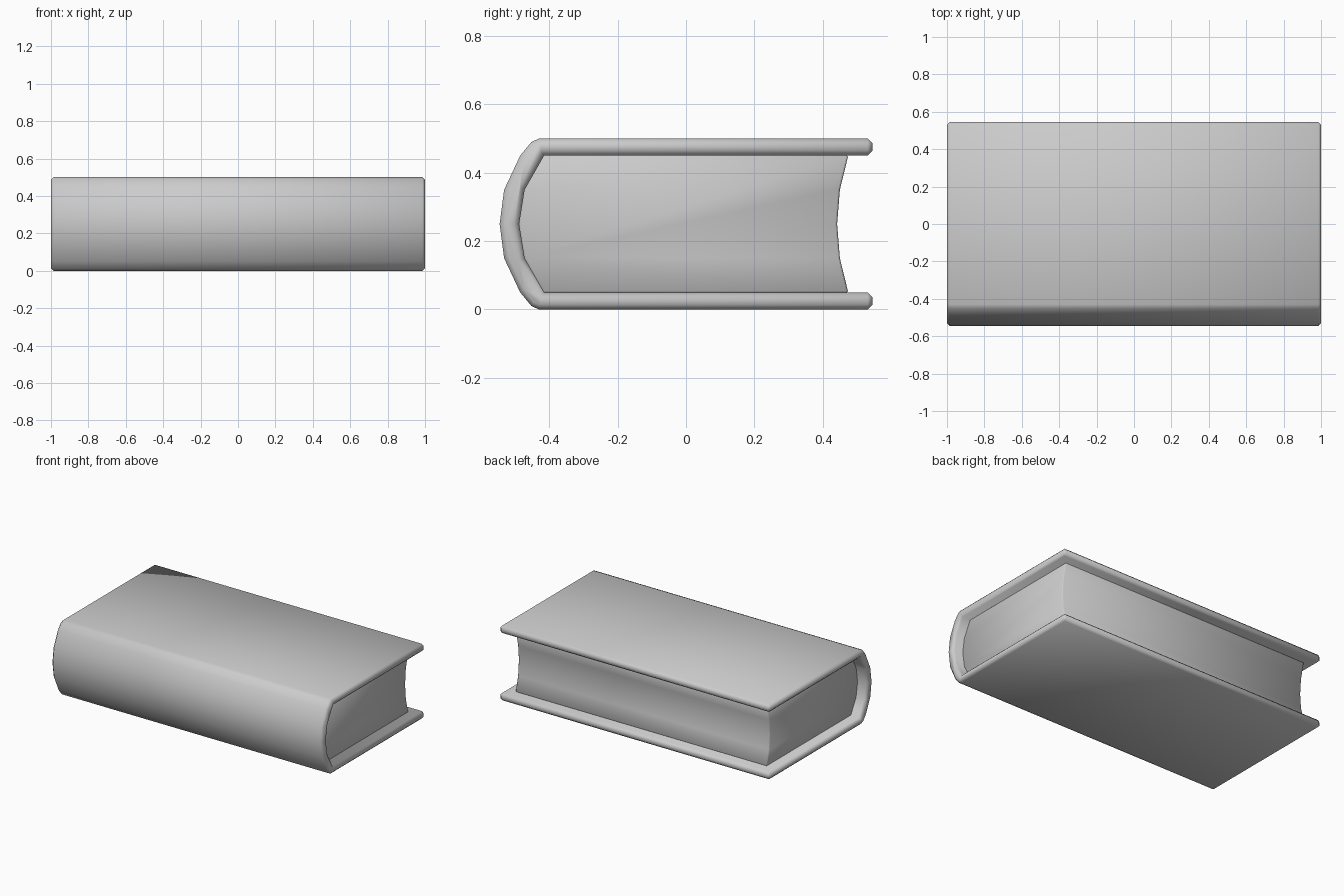
import bpy, bmesh, math

if "Cube" in bpy.data.objects:
    bpy.data.objects.remove(bpy.data.objects["Cube"])


def mirror_z(half):
    """Complete a profile given from the top down to mid height (z = 0.25)."""
    return half + [(y, 0.5 - z) for y, z in reversed(half) if z != 0.25]


def extrude_profile(name, profile, half_length, bevel):
    """Extrude a (y, z) profile along x and soften its hard edges."""
    bm = bmesh.new()
    face = bm.faces.new([bm.verts.new((-half_length, y, z)) for y, z in profile])
    new = bmesh.ops.extrude_face_region(bm, geom=[face])["geom"]
    verts = [v for v in new if isinstance(v, bmesh.types.BMVert)]
    bmesh.ops.translate(bm, verts=verts, vec=(2 * half_length, 0, 0))
    bmesh.ops.recalc_face_normals(bm, faces=bm.faces)
    mesh = bpy.data.meshes.new(name)
    bm.to_mesh(mesh)
    bm.free()
    obj = bpy.data.objects.new(name, mesh)
    bpy.context.collection.objects.link(obj)

    mod = obj.modifiers.new("soft_edges", "BEVEL")
    mod.width = bevel
    mod.segments = 1
    mod.limit_method = "ANGLE"
    mod.angle_limit = math.radians(65)
    bpy.ops.object.select_all(action="DESELECT")
    obj.select_set(True)
    bpy.context.view_layer.objects.active = obj
    bpy.ops.object.modifier_apply(modifier=mod.name)
    bpy.ops.object.shade_smooth_by_angle(angle=math.radians(50))
    return obj


# Cover: two boards joined by a rounded spine of constant thickness
outer = mirror_z([(0.545, 0.5), (-0.43, 0.5), (-0.452, 0.49),
                  (-0.485, 0.45), (-0.532, 0.35), (-0.545, 0.25)])
inner = mirror_z([(0.545, 0.45), (-0.415, 0.45), (-0.472, 0.35), (-0.488, 0.25)])
extrude_profile("cover", outer + inner[::-1], 1.0, 0.014)

# Page block: follows the spine, hollowed at the fore edge
spine_side = mirror_z([(-0.417, 0.452), (-0.474, 0.35), (-0.49, 0.25)])
fore_edge = mirror_z([(0.475, 0.452), (0.45, 0.35), (0.442, 0.25)])
extrude_profile("pages", spine_side + fore_edge[::-1], 0.93, 0.006)
